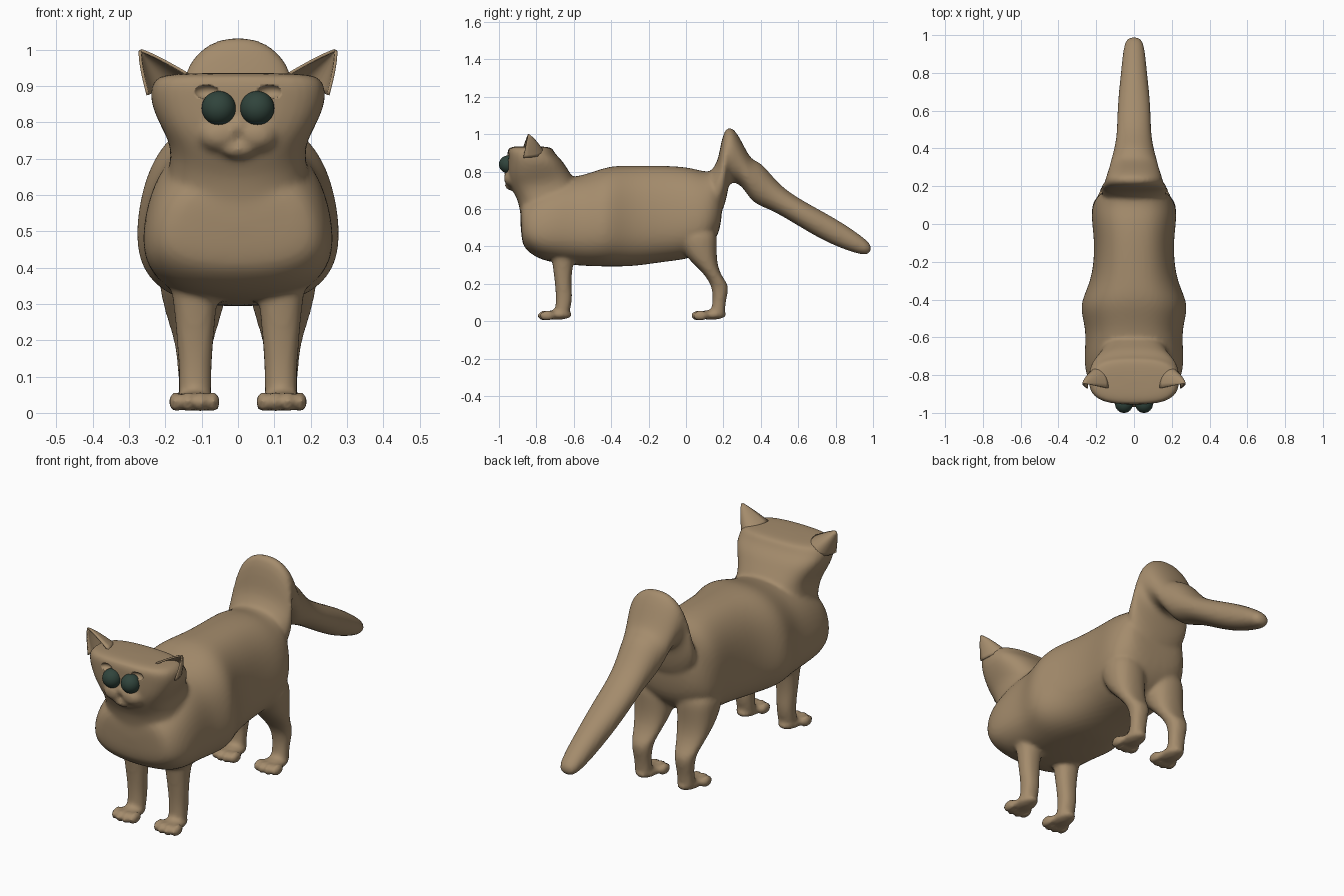
import bpy
import bmesh
from math import cos, sin, pi
from mathutils import Vector, Matrix

default = bpy.data.objects.get("Cube")
if default:
    bpy.data.objects.remove(default, do_unlink=True)


def material(name, colour):
    mat = bpy.data.materials.new(name)
    mat.use_nodes = True
    mat.diffuse_color = colour
    bsdf = mat.node_tree.nodes["Principled BSDF"]
    bsdf.inputs["Base Color"].default_value = colour
    bsdf.inputs["Roughness"].default_value = 0.8
    return mat


FUR = material("tan_fur", (0.37, 0.26, 0.15, 1))
EYE = material("dark_green_eye", (0.03, 0.058, 0.045, 1))


def make_object(name, bm, mat):
    bmesh.ops.recalc_face_normals(bm, faces=bm.faces)
    for face in bm.faces:
        face.smooth = True
    mesh = bpy.data.meshes.new(name)
    bm.to_mesh(mesh)
    bm.free()
    mesh.materials.append(mat)
    obj = bpy.data.objects.new(name, mesh)
    bpy.context.collection.objects.link(obj)
    return obj


def power(value, exponent):
    return abs(value) ** exponent * (1 if value >= 0 else -1)


def loft(bm, stations, x=0, square=2.3, pear=0, count=20):
    """Skin rings, each spanned by two side-profile points and a half width."""
    rings = []
    for ya, za, yb, zb, width in stations:
        ring = []
        for i in range(count):
            a = 2 * pi * i / count
            c, s = power(cos(a), 2 / square), power(sin(a), 2 / square)
            u = (1 + s) / 2
            w = width * c * (1 - pear * s)
            ring.append(bm.verts.new((x + w, yb + (ya - yb) * u, zb + (za - zb) * u)))
        rings.append(ring)
    for low, high in zip(rings, rings[1:]):
        for i in range(count):
            j = (i + 1) % count
            bm.faces.new((low[i], low[j], high[j], high[i]))
    bm.faces.new(rings[0])
    bm.faces.new(rings[-1])


def blob(bm, centre, size, segments=16):
    matrix = Matrix.Translation(centre) @ Matrix.Diagonal((*size, 1))
    bmesh.ops.create_uvsphere(bm, u_segments=segments, v_segments=segments // 2 + 2,
                              radius=1, matrix=matrix)


coat = bmesh.new()

# Torso, chest to rump
loft(coat, [
    (-.89, .60, -.88, .43, .16),
    (-.875, .66, -.86, .38, .22),
    (-.80, .71, -.78, .325, .26),
    (-.68, .77, -.67, .305, .26),
    (-.57, .775, -.55, .293, .252),
    (-.45, .82, -.45, .29, .285),
    (-.38, .835, -.38, .29, .265),
    (-.28, .835, -.28, .29, .22),
    (-.10, .835, -.12, .315, .205),
    (.03, .825, .02, .33, .225),
    (.11, .795, .10, .37, .22),
    (.17, .82, .15, .42, .185),
    (.205, .76, .19, .50, .13),
], square=2.5, pear=.14)

# Neck and flat-topped head
loft(coat, [
    (-.87, .46, -.45, .46, .22),
    (-.89, .60, -.50, .60, .21),
    (-.905, .66, -.56, .68, .19),
    (-.94, .715, -.595, .76, .185),
    (-.957, .77, -.63, .81, .215),
    (-.957, .84, -.66, .86, .243),
    (-.957, .895, -.70, .895, .243),
    (-.955, .922, -.71, .922, .23),
    (-.93, .938, -.73, .935, .19),
], square=2.8)

# Muzzle, chin and nose
for side in (-1, 1):
    blob(coat, (side * .05, -.935, .765), (.06, .04, .045))
blob(coat, (0, -.935, .725), (.05, .035, .025))
blob(coat, (0, -.955, .79), (.022, .02, .018))

# Tail arching over and trailing back
loft(coat, [
    (.08, .76, .17, .52, .17),
    (.165, .83, .215, .64, .18),
    (.18, .92, .225, .71, .175),
    (.205, 1.035, .235, .735, .155),
    (.25, 1.045, .25, .74, .15),
    (.30, .96, .28, .735, .135),
    (.35, .855, .315, .70, .125),
    (.40, .86, .36, .625, .11),
    (.50, .72, .45, .60, .09),
    (.65, .63, .60, .51, .09),
    (.81, .545, .75, .42, .072),
    (.95, .45, .91, .36, .058),
    (1.0, .40, .98, .35, .04),
], square=2.1)

for side in (-1, 1):
    # Front leg
    loft(coat, [
        (-.73, .42, -.57, .42, .08),
        (-.715, .31, -.605, .31, .06),
        (-.70, .20, -.615, .20, .051),
        (-.695, .12, -.605, .125, .045),
        (-.70, .06, -.62, .06, .045),
        (-.70, .018, -.63, .018, .045),
    ], x=side * .118)
    # Hind leg with thigh and hock
    loft(coat, [
        (-.07, .52, .17, .52, .11),
        (-.02, .36, .165, .40, .1),
        (.06, .29, .165, .30, .085),
        (.11, .235, .20, .225, .065),
        (.14, .18, .235, .19, .05),
        (.145, .10, .21, .10, .042),
        (.13, .05, .21, .05, .043),
        (.13, .018, .205, .018, .043),
    ], x=side * .122)
    # Paws with four toes each
    for heel, ball in ((-.66, -.72), (.17, .10)):
        blob(coat, (side * .12, (heel + ball) / 2, .034), (.054, .085, .026))
        for toe in range(4):
            offset = toe - 1.5
            blob(coat, (side * .12 + offset * .034, ball - .04 + abs(offset) * .012, .03),
                 (.021, .045, .029), 10)

body = make_object("body", coat, FUR)
subdivide = body.modifiers.new("subdivide", 'SUBSURF')
subdivide.levels = subdivide.render_levels = 2
blend = body.modifiers.new("blend", 'REMESH')
blend.mode = 'VOXEL'
blend.voxel_size = .011
blend.use_smooth_shade = True
relax = body.modifiers.new("relax", 'SMOOTH')
relax.factor = .5
relax.iterations = 5

# Sockets carved above the eyes
sockets = bmesh.new()
for side in (-1, 1):
    blob(sockets, (side * .088, -.96, .884), (.036, .03, .021), 20)
cutter = make_object("socket_cutter", sockets, FUR)
cutter.hide_render = True
cutter.hide_viewport = True
carve = body.modifiers.new("sockets", 'BOOLEAN')
carve.operation = 'DIFFERENCE'
carve.solver = 'EXACT'
carve.object = cutter


# Cupped ears, open to the front
def ear(name, side):
    bm = bmesh.new()
    inner, outer = Vector((.135, -.87, .93)), Vector((.248, -.87, .875))
    tip = Vector((.268, -.845, .997))
    steps, rows = 12, 8
    grid = []
    for r in range(rows + 1):
        t = r / rows
        size = max((1 - t) ** .8, .03)
        middle = ((inner + outer) / 2).lerp(tip, t)
        row = []
        for i in range(steps + 1):
            a = pi * i / steps
            p = middle + (outer - inner) / 2 * cos(a) * size
            p.y += .11 * sin(a) * size
            row.append(bm.verts.new((p.x * side, p.y, p.z)))
        grid.append(row)
    for low, high in zip(grid, grid[1:]):
        for i in range(steps):
            bm.faces.new((low[i], low[i + 1], high[i + 1], high[i]))
    obj = make_object(name, bm, FUR)
    shell = obj.modifiers.new("thickness", 'SOLIDIFY')
    shell.thickness = .008
    shell.offset = 0


# Left and right ears and eyes
for label, side in (("left", 1), ("right", -1)):
    ear(label + "_ear", side)
    ball = bmesh.new()
    blob(ball, (side * .053, -.953, .839), (.047, .047, .047), 32)
    make_object(label + "_eye", ball, EYE)
